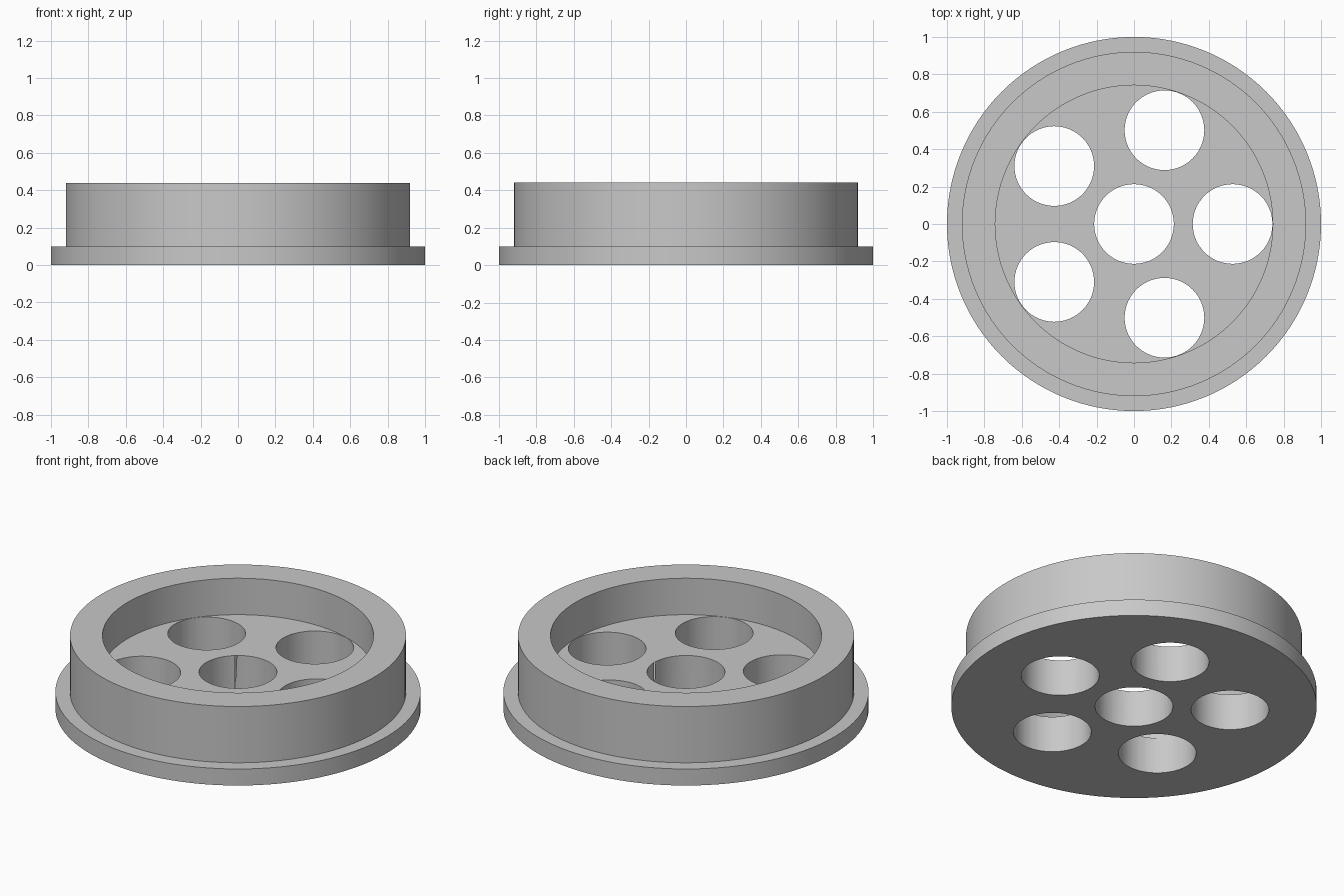
import bpy, bmesh, math

if "Cube" in bpy.data.objects:
    bpy.data.objects.remove(bpy.data.objects["Cube"])

SEG = 128
HOLE_R, RING_R = 0.213, 0.527

grey = bpy.data.materials.new("plain grey")
grey.diffuse_color = (0.58, 0.58, 0.58, 1)
grey.use_nodes = True
grey.node_tree.nodes["Principled BSDF"].inputs["Base Color"].default_value = grey.diffuse_color

# Flanged cup body: revolved profile of (radius, height)
profile = [(0, 0), (1, 0), (1, 0.1), (0.92, 0.1), (0.92, 0.44),
           (0.742, 0.44), (0.742, 0.22), (0, 0.22)]
bm = bmesh.new()
verts = [bm.verts.new((r, 0, z)) for r, z in profile]
edges = [bm.edges.new(pair) for pair in zip(verts, verts[1:])]
bmesh.ops.spin(bm, geom=verts + edges, cent=(0, 0, 0), axis=(0, 0, 1),
               angle=math.tau, steps=SEG, use_merge=True)
bmesh.ops.remove_doubles(bm, verts=bm.verts, dist=1e-4)
bmesh.ops.recalc_face_normals(bm, faces=bm.faces)
mesh = bpy.data.meshes.new("flanged_cup")
bm.to_mesh(mesh)
bm.free()
mesh.materials.append(grey)
cup = bpy.data.objects.new("flanged_cup", mesh)
bpy.context.collection.objects.link(cup)

# Through holes: one in the centre and five around it
centres = [(0, 0)] + [(RING_R * math.cos(i * math.tau / 5),
                       RING_R * math.sin(i * math.tau / 5)) for i in range(5)]
cutters = []
for x, y in centres:
    bpy.ops.mesh.primitive_cylinder_add(vertices=64, radius=HOLE_R, depth=0.5,
                                        location=(x, y, 0.1))
    cutter = bpy.context.object
    cutter.name = "hole_cutter"
    cutter.hide_render = True
    cutter.data.materials.append(grey)
    cutters.append(cutter)
    mod = cup.modifiers.new("hole", 'BOOLEAN')
    mod.operation = 'DIFFERENCE'
    mod.solver = 'EXACT'
    mod.object = cutter

# Apply the cuts, remove the cutters and smooth the round walls
bpy.ops.object.select_all(action='DESELECT')
cup.select_set(True)
bpy.context.view_layer.objects.active = cup
for mod in list(cup.modifiers):
    bpy.ops.object.modifier_apply(modifier=mod.name)
for cutter in cutters:
    bpy.data.objects.remove(cutter)
bpy.ops.object.shade_smooth_by_angle(angle=math.radians(30))
